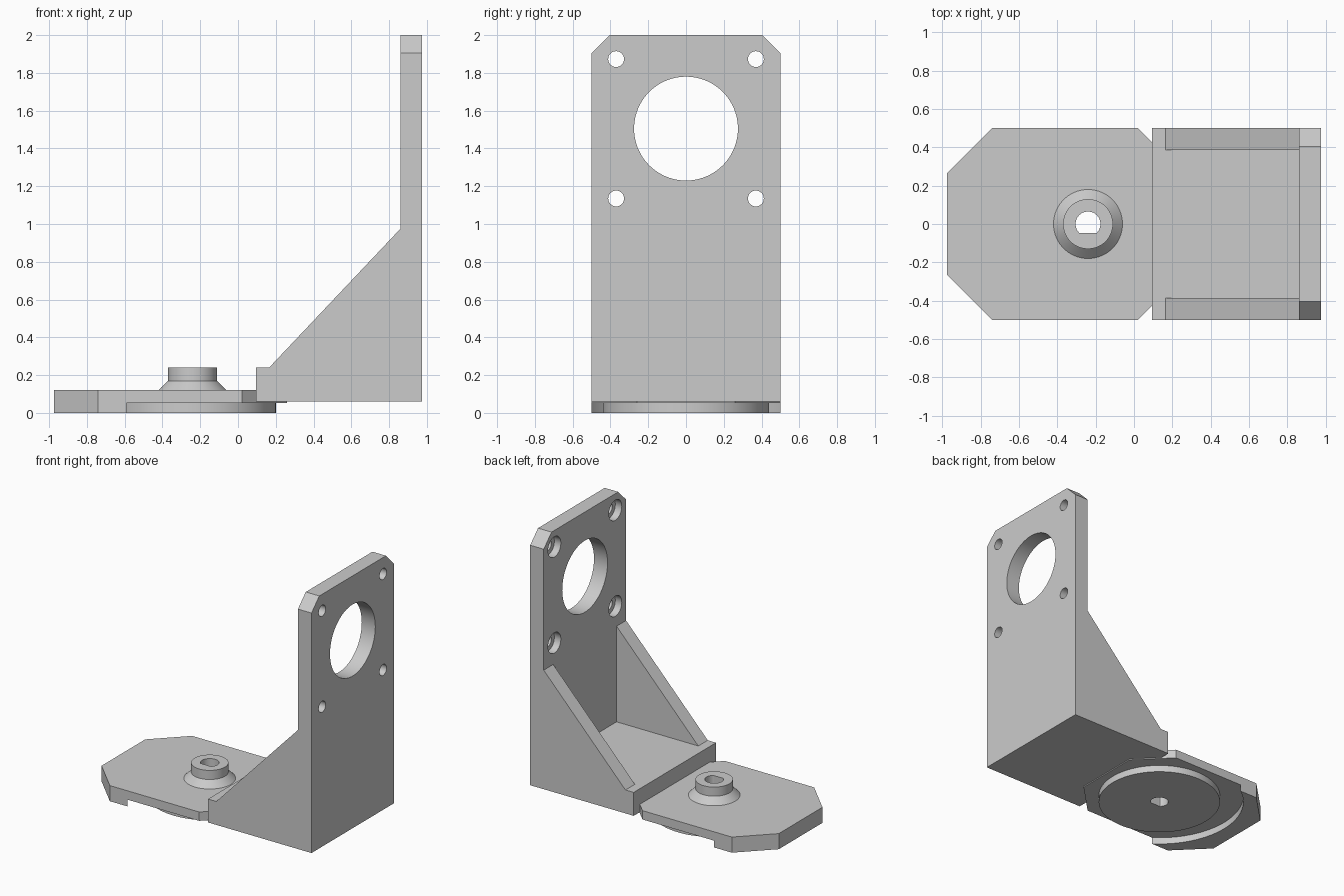
import bpy, bmesh, math
from mathutils import Vector

if "Cube" in bpy.data.objects:
    bpy.data.objects.remove(bpy.data.objects["Cube"])

grey = bpy.data.materials.new("plain grey")
grey.diffuse_color = (0.6, 0.6, 0.6, 1)
grey.use_nodes = True
grey.node_tree.nodes["Principled BSDF"].inputs["Base Color"].default_value = grey.diffuse_color


def make(name, bm):
    bmesh.ops.recalc_face_normals(bm, faces=bm.faces)
    me = bpy.data.meshes.new(name)
    bm.to_mesh(me)
    bm.free()
    me.materials.append(grey)
    ob = bpy.data.objects.new(name, me)
    bpy.context.collection.objects.link(ob)
    return ob


def prism(name, pts, axis, lo, hi):
    """Extrude a 2D outline along an axis between lo and hi."""
    place = {"x": lambda a, b: (lo, a, b),
             "y": lambda a, b: (a, lo, b),
             "z": lambda a, b: (a, b, lo)}[axis]
    bm = bmesh.new()
    face = bm.faces.new([bm.verts.new(place(a, b)) for a, b in pts])
    ext = bmesh.ops.extrude_face_region(bm, geom=[face])
    move = Vector([hi - lo if k == axis else 0 for k in "xyz"])
    bmesh.ops.translate(bm, vec=move,
                        verts=[v for v in ext["geom"] if isinstance(v, bmesh.types.BMVert)])
    return make(name, bm)


def circle(a, b, r, n=64):
    return [(a + r * math.cos(2 * math.pi * i / n), b + r * math.sin(2 * math.pi * i / n))
            for i in range(n)]


def lathe(name, profile, x, n=96):
    """Closed solid of revolution about the vertical line at x."""
    bm = bmesh.new()
    rings = [[bm.verts.new((px, py, z)) for px, py in circle(x, 0, r, n)] for r, z in profile]
    for a, b in zip(rings, rings[1:]):
        for i in range(n):
            j = (i + 1) % n
            bm.faces.new((a[i], a[j], b[j], b[i]))
    bm.faces.new(rings[0])
    bm.faces.new(rings[-1])
    return make(name, bm)


def combine(ob, tool, op="DIFFERENCE"):
    mod = ob.modifiers.new("cut", "BOOLEAN")
    mod.operation, mod.solver, mod.object = op, "EXACT", tool
    bpy.context.view_layer.objects.active = ob
    bpy.ops.object.modifier_apply(modifier=mod.name)
    bpy.data.objects.remove(tool)


def finish(ob):
    bpy.ops.object.select_all(action="DESELECT")
    ob.select_set(True)
    bpy.context.view_layer.objects.active = ob
    bpy.ops.object.shade_smooth_by_angle(angle=math.radians(30))


# Upright bracket: side profile, then the pocket between the two ribs
bracket = prism("motor_bracket", [(0.095, 0.06), (0.975, 0.06), (0.975, 2), (0.86, 2),
                                  (0.86, 0.975), (0.165, 0.24), (0.095, 0.24)], "y", -0.5, 0.5)
combine(bracket, prism("pocket", [(0.165, 0.24), (0.86, 0.24), (0.86, 0.975), (0.165, 0.975)],
                       "y", -0.385, 0.385))

# Clipped top corners
for s in (-1, 1):
    combine(bracket, prism("corner", [(s * 0.305, 2.1), (s * 0.6, 1.805), (s * 0.6, 2.1)],
                           "x", 0.7, 1.1))

# Large opening and four counterbored screw holes
combine(bracket, prism("opening", circle(0, 1.505, 0.275, 96), "x", 0.7, 1.1))
for y in (-0.37, 0.37):
    for z in (1.135, 1.873):
        combine(bracket, prism("screw", circle(y, z, 0.042, 32), "x", 0.7, 1.1))
        combine(bracket, prism("counterbore", circle(y, z, 0.078, 48), "x", 0.7, 0.915))
finish(bracket)

# Turntable plate: clipped rectangle with a round recess underneath
CX = -0.24
outline = [(-0.975, -0.265), (-0.74, -0.5), (0.02, -0.5), (0.26, -0.26),
           (0.26, 0.26), (0.02, 0.5), (-0.74, 0.5), (-0.975, 0.265)]
plate = prism("pivot_plate", outline, "z", 0, 0.12)
combine(plate, prism("recess", circle(CX, 0, 0.61, 128), "z", -0.1, 0.052))

# Disc below and flanged boss above, in one turned piece
hub = lathe("hub", [(0.44, 0), (0.44, 0.08), (0.18, 0.08), (0.18, 0.12),
                    (0.13, 0.17), (0.13, 0.24)], CX)
combine(plate, hub, "UNION")

# D-shaped shaft hole
shaft = [(x, max(y, -0.048)) for x, y in circle(CX, 0, 0.065, 48)]
combine(plate, prism("shaft_hole", shaft, "z", -0.1, 0.4))
finish(plate)
